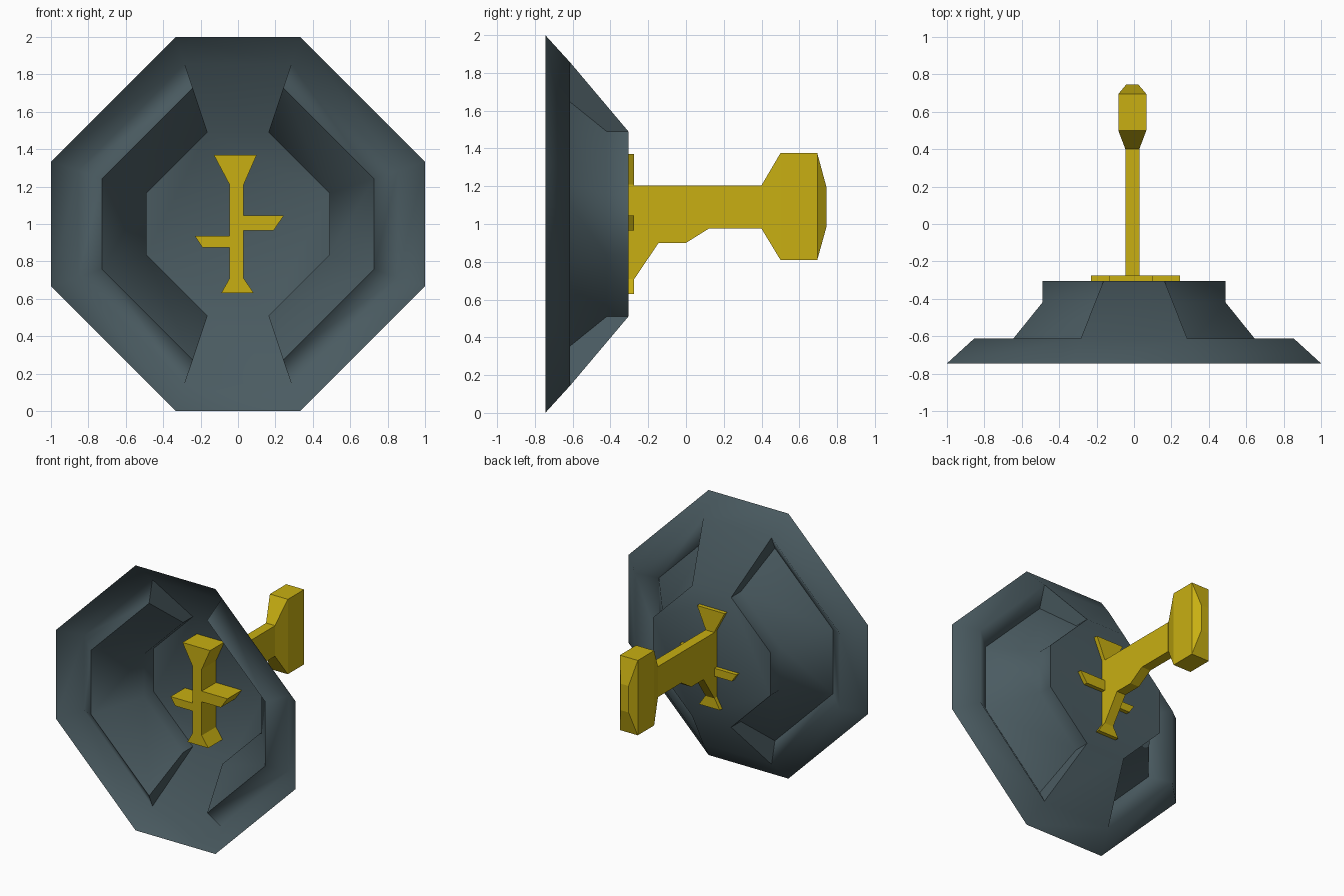
import bpy, bmesh, math
from mathutils import Vector

cube = bpy.data.objects.get("Cube")
if cube:
    bpy.data.objects.remove(cube, do_unlink=True)


def material(name, rgb):
    mat = bpy.data.materials.new(name)
    mat.use_nodes = True
    mat.diffuse_color = (*rgb, 1)
    mat.node_tree.nodes["Principled BSDF"].inputs["Base Color"].default_value = (*rgb, 1)
    return mat


slate = material("slate_grey", (0.069, 0.105, 0.12))
yellow = material("mustard_yellow", (0.578, 0.429, 0.006))


def finish(name, bm, mat):
    mesh = bpy.data.meshes.new(name)
    bm.to_mesh(mesh)
    bm.free()
    mesh.materials.append(mat)
    obj = bpy.data.objects.new(name, mesh)
    bpy.context.collection.objects.link(obj)
    return obj


def loft(name, rings, mat):
    """Closed solid through a list of matching rings of points."""
    bm = bmesh.new()
    loops = [[bm.verts.new(p) for p in ring] for ring in rings]
    for a, b in zip(loops, loops[1:]):
        for i in range(len(a)):
            j = (i + 1) % len(a)
            bm.faces.new((a[i], a[j], b[j], b[i]))
    bm.faces.new(loops[0])
    bm.faces.new(loops[-1])
    bmesh.ops.recalc_face_normals(bm, faces=bm.faces)
    return finish(name, bm, mat)


def front_prism(name, outline):
    """Outline in x, z pushed through the dish floor."""
    return loft(name, [[(x, y, z) for x, z in outline] for y in (-0.476, -0.275)], yellow)


# Dish: an octagonal sheet, plain cone above and below, grooved on the other six sides
CORNERS = [(1, 3), (3, 1), (3, -1), (1, -3), (-1, -3), (-3, -1), (-3, 1), (-1, 3)]
CONE = [(1, -0.745), (0.855, -0.613), (0.49, -0.305)]
GROOVED = [(1, -0.745), (0.855, -0.613), (0.727, -0.714), (0.49, -0.42), (0.49, -0.305)]


def dish_point(i, radius, y):
    x, z = CORNERS[i % 8]
    return Vector((x * radius / 3, y, 1 + z * radius / 3))


bm = bmesh.new()


def add_face(points):
    return bm.faces.new([bm.verts.new(p) for p in points])


for side in range(8):
    profile = CONE if side in (3, 7) else GROOVED
    for outer, inner in zip(profile, profile[1:]):
        add_face([dish_point(side, *outer), dish_point(side + 1, *outer),
                  dish_point(side + 1, *inner), dish_point(side, *inner)])
# Flank walls where cone and grooved sides meet, then the floor
flanks = [add_face([dish_point(i, *p) for p in GROOVED[1:]]) for i in (0, 3, 4, 7)]
add_face([dish_point(i, *CONE[-1]) for i in range(8)])
bmesh.ops.remove_doubles(bm, verts=bm.verts, dist=0.0005)
bmesh.ops.recalc_face_normals(bm, faces=bm.faces)
floor = max(bm.faces, key=lambda f: len(f.verts))
if floor.normal.y > 0:
    bmesh.ops.reverse_faces(bm, faces=bm.faces)
# Smooth shading with crisp ridge, floor and flank edges
for face in bm.faces:
    face.smooth = True
for edge in bm.edges:
    if edge.calc_face_angle(0) > math.radians(86):
        edge.smooth = False
for face in flanks:
    for edge in face.edges:
        edge.smooth = False
finish("dish", bm, slate)

# Feed post with flared ends and two staggered arms
front_prism("feed_post", [(-0.13, 1.37), (0.10, 1.37), (0.03, 1.21), (0.03, 0.71),
                          (0.085, 0.63), (-0.09, 0.63), (-0.045, 0.71), (-0.045, 1.21)])
front_prism("left_arm", [(0.02, 1.045), (0.245, 1.045), (0.19, 0.965), (0.02, 0.965)])
front_prism("right_arm", [(-0.035, 0.935), (-0.23, 0.935), (-0.19, 0.875), (-0.035, 0.875)])

# Support beam behind the dish
beam = [(-0.28, 1.205), (0.4, 1.205), (0.4, 0.975), (0.12, 0.975),
        (0, 0.9), (-0.145, 0.9), (-0.28, 0.7)]
loft("support_beam", [[(x, y, z) for y, z in beam] for x in (-0.045, 0.03)], yellow)

# Mounting head: rectangles given as y, half width, bottom, top
MID = -0.009
sections = [(0.4, 0.037, 0.975, 1.205), (0.5, 0.075, 0.81, 1.375),
            (0.695, 0.075, 0.81, 1.375), (0.745, 0.033, 0.99, 1.19)]
loft("mounting_head", [[(MID - w, y, lo), (MID + w, y, lo), (MID + w, y, hi), (MID - w, y, hi)]
                       for y, w, lo, hi in sections], yellow)
